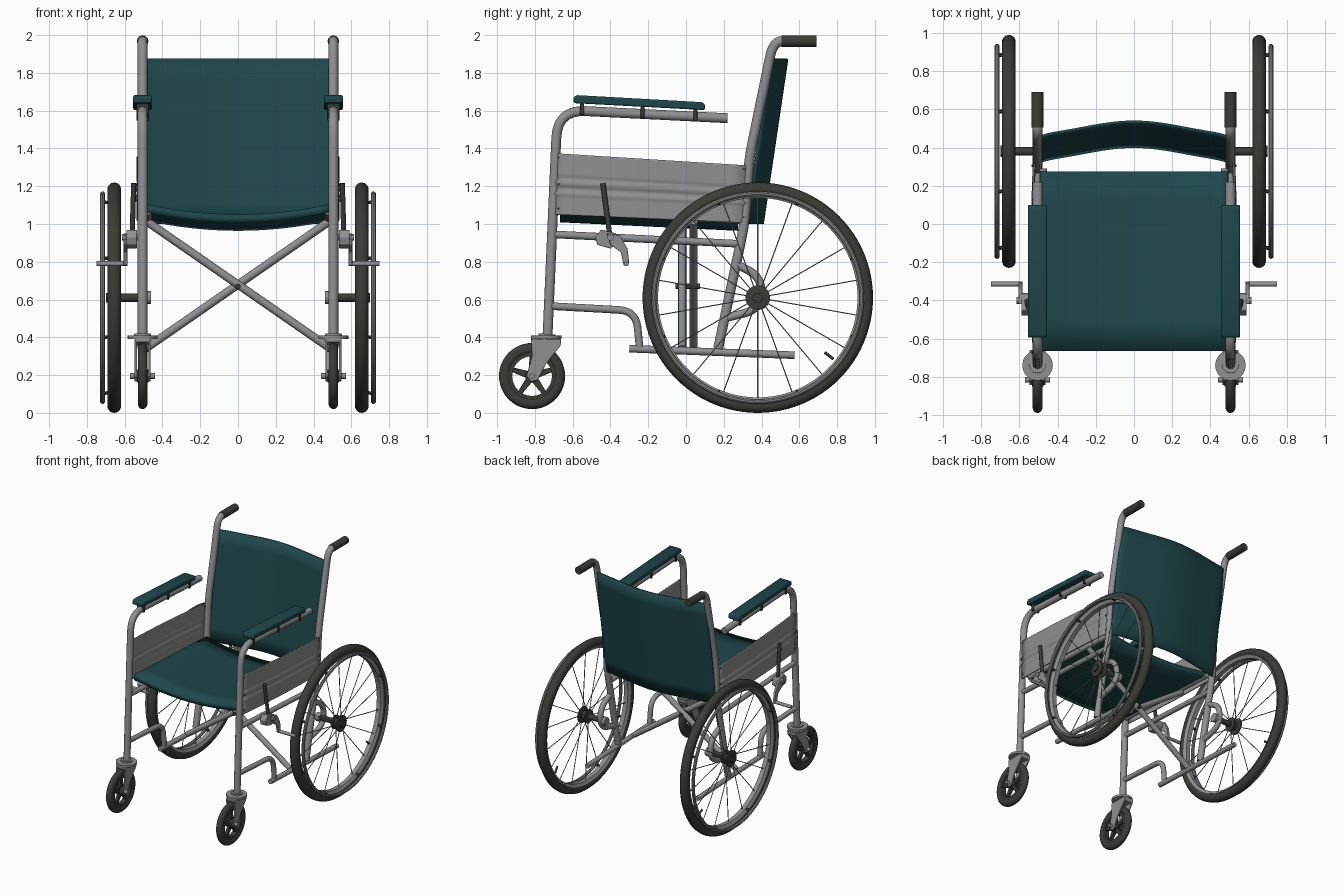
import bpy, bmesh, math
from mathutils import Vector

if "Cube" in bpy.data.objects:
    bpy.data.objects.remove(bpy.data.objects["Cube"], do_unlink=True)


def material(name, rgb):
    m = bpy.data.materials.new(name)
    m.use_nodes = True
    m.diffuse_color = (*rgb, 1)
    m.node_tree.nodes["Principled BSDF"].inputs["Base Color"].default_value = (*rgb, 1)
    return m


STEEL = material("grey steel", (0.28, 0.28, 0.29))
FABRIC = material("teal fabric", (0.013, 0.064, 0.071))
RUBBER = material("dark rubber", (0.045, 0.045, 0.037))

SIDE = 0.505            # x of the side frames
WHEEL = Vector((0.655, 0.38, 0.61))
CASTER = Vector((SIDE, -0.815, 0.195))


def finish(name, mesh, mat, mirror=True, bevel=0, thick=0):
    """Link a mesh, colour it, add modifiers and shade it."""
    ob = bpy.data.objects.new(name, mesh)
    bpy.context.collection.objects.link(ob)
    mesh.materials.clear()
    mesh.materials.append(mat)
    if thick:
        s = ob.modifiers.new("thickness", "SOLIDIFY")
        s.thickness, s.offset = thick, 0
    if bevel:
        b = ob.modifiers.new("round", "BEVEL")
        b.width, b.segments = bevel, 3
    if mirror:
        ob.modifiers.new("mirror", "MIRROR")
    bpy.ops.object.select_all(action="DESELECT")
    ob.select_set(True)
    bpy.context.view_layer.objects.active = ob
    bpy.ops.object.shade_smooth_by_angle(angle=math.radians(35))
    return ob


def from_bmesh(name, bm, mat, **kw):
    bmesh.ops.remove_doubles(bm, verts=bm.verts, dist=1e-5)
    bmesh.ops.recalc_face_normals(bm, faces=bm.faces)
    mesh = bpy.data.meshes.new(name)
    bm.to_mesh(mesh)
    bm.free()
    return finish(name, mesh, mat, **kw)


def rounded(pts, bend):
    """Replace the corners of a path by smooth bends."""
    pts = [Vector(p) for p in pts]
    out = [pts[0]]
    for a, p, b in zip(pts, pts[1:], pts[2:]):
        d0 = min(bend, (a - p).length / 2)
        d1 = min(bend, (b - p).length / 2)
        s, e = p + (a - p).normalized() * d0, p + (b - p).normalized() * d1
        for i in range(8):
            t = i / 7
            out.append(s * (1 - t) ** 2 + p * 2 * t * (1 - t) + e * t * t)
    return out + [pts[-1]]


def tubes(name, paths, r, mat=STEEL, bend=0.1, res=4, mirror=True):
    """Round tubes along one or more paths, as one mesh."""
    cu = bpy.data.curves.new(name, "CURVE")
    cu.dimensions = "3D"
    cu.bevel_depth, cu.bevel_resolution, cu.use_fill_caps = r, res, True
    for path in paths:
        pts = rounded(path, bend)
        sp = cu.splines.new("POLY")
        sp.points.add(len(pts) - 1)
        for q, p in zip(sp.points, pts):
            q.co = (*p, 1)
    tmp = bpy.data.objects.new("tmp", cu)
    mesh = bpy.data.meshes.new_from_object(tmp)
    bpy.data.objects.remove(tmp)
    bpy.data.curves.remove(cu)
    return finish(name, mesh, mat, mirror)


def tube(name, path, r, mat=STEEL, **kw):
    return tubes(name, [path], r, mat, **kw)


def side(*yz, x=SIDE):
    """Path in a side plane, from (y, z) pairs."""
    return [(x, y, z) for y, z in yz]


def lathe(name, profile, centre, mat, segs=64):
    """Turn a closed (radius, x) profile around an axle along x."""
    bm = bmesh.new()
    rings = []
    for i in range(segs):
        a = math.tau * i / segs
        rings.append([bm.verts.new(centre + Vector((x, r * math.cos(a), r * math.sin(a))))
                      for r, x in profile])
    n = len(profile)
    for i in range(segs):
        p, q = rings[i], rings[(i + 1) % segs]
        for j in range(n):
            k = (j + 1) % n
            bm.faces.new((p[j], p[k], q[k], q[j]))
    return from_bmesh(name, bm, mat)


def oval(r, rr, rx, n=14):
    return [(r + rr * math.cos(math.tau * i / n), rx * math.sin(math.tau * i / n)) for i in range(n)]


def plate(name, yz, x0, x1, mat=STEEL, bevel=0.004):
    """Side outline extruded across x."""
    bm = bmesh.new()
    f = bm.faces.new([bm.verts.new((x0, y, z)) for y, z in yz])
    g = bmesh.ops.extrude_face_region(bm, geom=[f])["geom"]
    bmesh.ops.translate(bm, verts=[v for v in g if isinstance(v, bmesh.types.BMVert)], vec=(x1 - x0, 0, 0))
    return from_bmesh(name, bm, mat, bevel=bevel)


def sheet(name, fn, nu, nv, thick, mat, mirror=False):
    """Curved cloth or panel from a function of u and v."""
    bm = bmesh.new()
    g = [[bm.verts.new(fn(i / nu, j / nv)) for j in range(nv + 1)] for i in range(nu + 1)]
    for i in range(nu):
        for j in range(nv):
            bm.faces.new((g[i][j], g[i + 1][j], g[i + 1][j + 1], g[i][j + 1]))
    return from_bmesh(name, bm, mat, mirror=mirror, thick=thick)


def around(c, r, a, x=0):
    return c + Vector((x, r * math.sin(a), r * math.cos(a)))


# Side frames
tube("front_post_and_arm_tube", side((-0.733, 0.41), (-0.68, 1.605), (0.22, 1.56)), 0.026, bend=0.15)
tube("back_post", side((0.17, 0.34), (0.31, 1.0), (0.335, 1.35), (0.462, 1.968), (0.56, 1.968)), 0.026, bend=0.08)
tube("hand_grip", side((0.505, 1.968), (0.69, 1.968)), 0.031, RUBBER)
tube("bottom_rail", side((-0.3, 0.34), (0.575, 0.305)), 0.02)
tube("step_tube", side((-0.71, 0.565), (-0.265, 0.54), (-0.245, 0.34)), 0.02, bend=0.09)
tube("middle_rail", side((-0.7, 0.945), (0.28, 0.895)), 0.02)
tube("seat_rail", side((-0.66, 1.068), (0.29, 1.02), x=0.475), 0.02)
tube("axle_bracket", side((0.26, 0.79), (0.4, 0.72), (0.4, 0.55), (0.2, 0.5)), 0.022)

# Folding cross brace
for s, y in ((1, -0.02), (-1, 0.04)):
    tube("cross_brace", [(-0.485 * s, y, 1.015), (0.49 * s, y, 0.34)], 0.022, mirror=False)
tube("brace_bolt", [(0, -0.055, 0.67), (0, 0.075, 0.67)], 0.014, RUBBER, mirror=False)


# Seat and backrest
def seat_point(u, v):
    t = 2 * u - 1
    return (0.49 * t, -0.665 + 0.94 * v, 1.085 - 0.045 * v - 0.055 * (1 - t * t))


def back_point(u, v):
    t = 2 * u - 1
    bulge = 0.03 * (1 + math.cos(math.pi * t)) - 0.025 * t ** 10
    return (0.505 * t, 0.345 + 0.13 * v + bulge, 1.0 + 0.875 * v)


sheet("seat", seat_point, 24, 6, 0.042, FABRIC)
sheet("backrest", back_point, 32, 8, 0.014, FABRIC)


# Ribbed side panels
def panel_point(u, v):
    low, high = 1.05 - 0.045 * u, 1.375 - 0.065 * u
    rib = 0.004 * math.sin(math.tau * (v - 0.3) / 0.175) if 0.3 < v < 0.65 else 0
    return (0.522 + rib + 0.012 * math.sin(math.pi * u), -0.7 + 1.03 * u, low + (high - low) * v)


sheet("side_panel", panel_point, 12, 40, 0.008, STEEL, mirror=True)
rivets = [Vector(panel_point(u, v)) for u in (0.025, 0.975) for v in (0.1, 0.5, 0.93)]
tubes("panel_rivets", [[p - Vector((0.01, 0, 0)), p + Vector((0.01, 0, 0))] for p in rivets], 0.006, RUBBER, res=2)

# Armrests
plate("armrest_pad", [(-0.595, 1.64), (-0.595, 1.672), (-0.575, 1.682), (0.085, 1.645),
                      (0.1, 1.635), (0.1, 1.603)], 0.455, 0.555, FABRIC, 0.012)
for y in (-0.55, -0.23, 0.05):
    z = 1.59 - 0.05 * (y + 0.5)
    plate("armrest_clip", [(y - 0.01, z - 0.015), (y + 0.01, z - 0.015),
                           (y + 0.01, z + 0.045), (y - 0.01, z + 0.045)], 0.472, 0.538, RUBBER)

# Rear wheels
lathe("rear_tyre", oval(0.574, 0.036, 0.036), WHEEL, RUBBER, 96)
lathe("rear_rim", [(0.528, -0.018), (0.528, 0.018), (0.55, 0.03), (0.55, -0.03)], WHEEL, STEEL, 96)
lathe("push_rim", oval(0.55, 0.013, 0.013, 10), WHEEL + Vector((0.062, 0, 0)), STEEL, 96)
tubes("push_rim_studs", [[around(WHEEL, 0.537, a), around(WHEEL, 0.55, a, 0.06)]
                         for a in [math.tau * (i + 0.5) / 8 for i in range(8)]], 0.01, RUBBER, res=1)
SPOKES = 18
tubes("spokes", [[around(WHEEL, 0.04, math.tau * i / SPOKES, 0.025 * (-1) ** i),
                  around(WHEEL, 0.535, math.tau * i / SPOKES)] for i in range(SPOKES)], 0.0032, res=1)
lathe("rear_hub", [(0, -0.033), (0.055, -0.033), (0.055, -0.022), (0.035, -0.015), (0.035, 0.015),
                   (0.065, 0.02), (0.065, 0.031), (0.045, 0.035), (0, 0.035)], WHEEL, RUBBER, 32)
lathe("hub_nut", [(0, 0.03), (0.03, 0.03), (0.03, 0.045), (0, 0.045)], WHEEL, RUBBER, 6)
tube("rear_axle", [(0.63, 0.38, 0.61), (0.49, 0.38, 0.61)], 0.022, RUBBER)
tube("axle_collar", [(0.5, 0.38, 0.61), (0.46, 0.38, 0.61)], 0.034)
tube("tyre_valve", [(0.655, 0.78, 0.285), (0.665, 0.735, 0.32)], 0.008, RUBBER)

# Front casters
lathe("caster_tyre", oval(0.145, 0.03, 0.026), CASTER, RUBBER, 48)
lathe("caster_rim", [(0.105, -0.02), (0.105, 0.02), (0.125, 0.02), (0.125, -0.02)], CASTER, RUBBER, 48)
lathe("caster_hub", [(0, -0.03), (0.035, -0.03), (0.035, 0.03), (0, 0.03)], CASTER, RUBBER, 24)
for i in range(5):
    a = math.tau * i / 5
    corners = [around(CASTER, r, a + da) for r, da in ((0.03, -0.7), (0.11, -0.11), (0.11, 0.11), (0.03, 0.7))]
    plate("caster_spoke", [(p.y, p.z) for p in corners], SIDE - 0.012, SIDE + 0.012, RUBBER)
fork = [(-0.82, 0.39), (-0.66, 0.39), (-0.665, 0.355), (-0.74, 0.26), (-0.785, 0.175),
        (-0.82, 0.165), (-0.845, 0.195), (-0.815, 0.3)]
for dx in (-0.042, 0.03):
    plate("caster_fork", fork, SIDE + dx, SIDE + dx + 0.012)
plate("fork_crown", [(-0.82, 0.375), (-0.665, 0.355), (-0.66, 0.39), (-0.82, 0.392)], SIDE - 0.042, SIDE + 0.042)
tube("caster_axle", [CASTER - Vector((0.066, 0, 0)), CASTER + Vector((0.066, 0, 0))], 0.015)
tube("fork_disc", side((-0.74, 0.392), (-0.74, 0.41)), 0.08, res=8)
tube("stem_collar", side((-0.737, 0.405), (-0.736, 0.418)), 0.045)

# Wheel brakes
plate("brake_clamp", [(-0.48, 0.93), (-0.45, 0.97), (-0.37, 0.95), (-0.36, 0.9), (-0.4, 0.87), (-0.47, 0.89)],
      0.535, 0.59)
plate("brake_arm", [(-0.42, 0.95), (-0.35, 0.94), (-0.31, 0.87), (-0.3, 0.79), (-0.33, 0.78),
                    (-0.345, 0.85), (-0.4, 0.89)], 0.585, 0.605)
tube("brake_bar", [(0.585, -0.315, 0.79), (0.75, -0.315, 0.79)], 0.013)
tube("brake_pivot", [(0.49, -0.4, 0.93), (0.615, -0.4, 0.93)], 0.018)
tube("brake_handle", [(0.56, -0.405, 0.95), (0.552, -0.44, 1.215)], 0.014, RUBBER)
